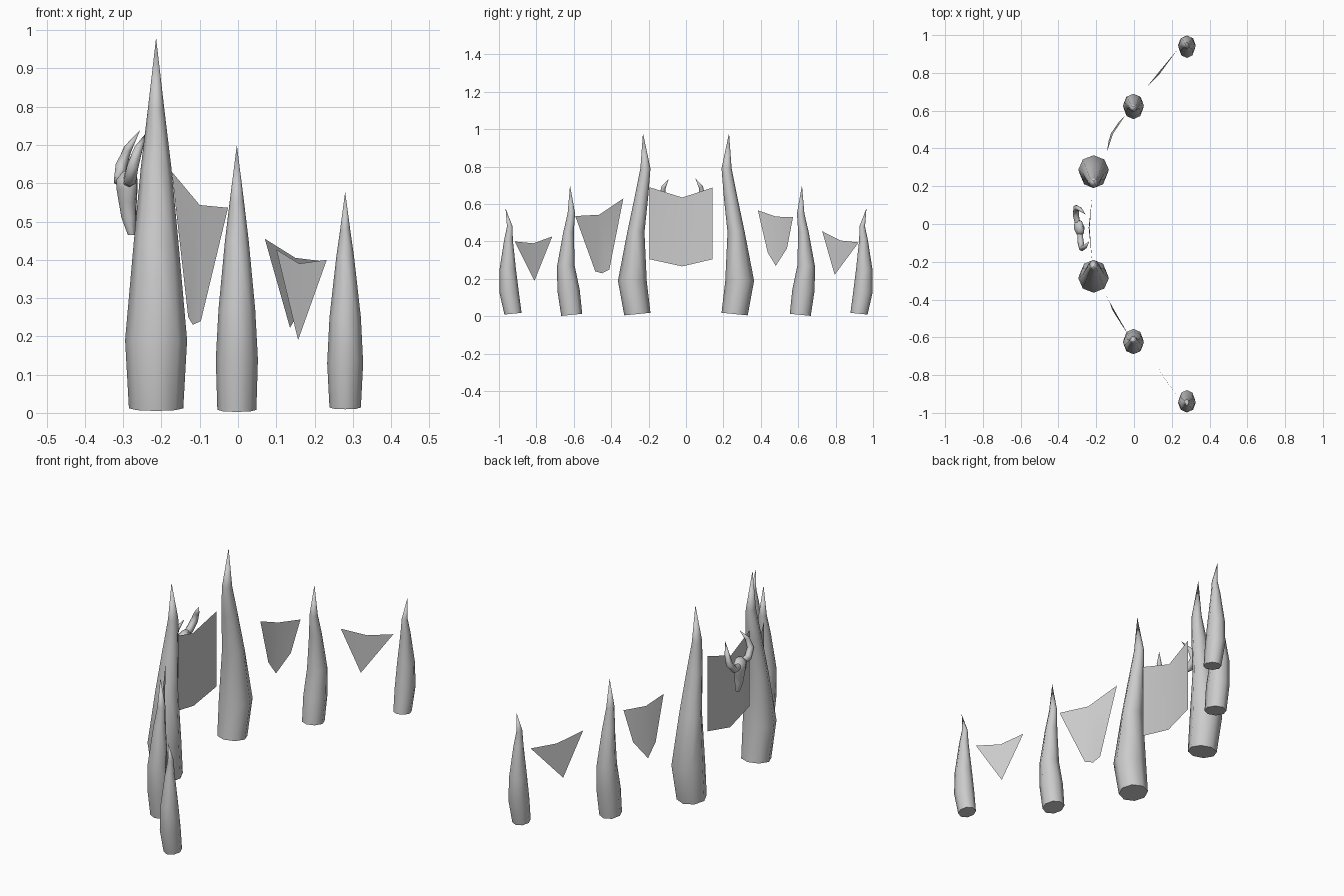
import bpy, bmesh, math
from mathutils import Vector

cube = bpy.data.objects.get("Cube")
if cube:
    bpy.data.objects.remove(cube, do_unlink=True)

grey = bpy.data.materials.new("light grey")
grey.use_nodes = True
COLOUR = (0.6, 0.6, 0.6, 1)
grey.diffuse_color = COLOUR
grey.node_tree.nodes["Principled BSDF"].inputs["Base Color"].default_value = COLOUR


def finish(name, bm, smooth=True, solid=True):
    if solid:
        bmesh.ops.recalc_face_normals(bm, faces=bm.faces[:])
    mesh = bpy.data.meshes.new(name)
    bm.to_mesh(mesh)
    bm.free()
    mesh.materials.append(grey)
    obj = bpy.data.objects.new(name, mesh)
    bpy.context.collection.objects.link(obj)
    if smooth:
        bpy.ops.object.select_all(action='DESELECT')
        obj.select_set(True)
        bpy.context.view_layer.objects.active = obj
        bpy.ops.object.shade_smooth_by_angle(angle=math.radians(65))
    return obj


def skin(bm, rings, tip=None):
    """Join rings of points into a closed skin, ending in a tip or a flat cap."""
    loops = [[bm.verts.new(p) for p in ring] for ring in rings]
    n = len(loops[0])
    for a, b in zip(loops, loops[1:]):
        for i in range(n):
            j = (i + 1) % n
            bm.faces.new((a[i], a[j], b[j], b[i]))
    bm.faces.new(loops[0][::-1])
    if tip is None:
        bm.faces.new(loops[-1])
    else:
        top = bm.verts.new(tip)
        for i in range(n):
            bm.faces.new((loops[-1][i], loops[-1][(i + 1) % n], top))


def ring(centre, u, v, sides):
    angles = [2 * math.pi * i / sides for i in range(sides)]
    return [centre + u * math.cos(a) + v * math.sin(a) for a in angles]


def tusk(name, x, side, sections, tip):
    """Sections are (z, y centre, y radius, x radius)."""
    rings = []
    for k, (z, y, ry, rx) in enumerate(sections):
        slope = -0.1 * ry if k == 0 else 0
        rings.append(ring(Vector((x, side * y, z)), Vector((rx, 0, 0)),
                          Vector((0, side * ry, slope)), 8))
    bm = bmesh.new()
    skin(bm, rings, (x, side * tip[0], tip[1]))
    finish(name, bm)


def horn(name, points, radii):
    pts = [Vector(p) for p in points]
    rings = []
    for k, r in enumerate(radii):
        t = (pts[k + 1] - pts[max(k - 1, 0)]).normalized()
        u = t.cross(Vector((1, 0, 0))).normalized()
        rings.append(ring(pts[k], u * r, t.cross(u) * r, 6))
    bm = bmesh.new()
    skin(bm, rings, pts[-1])
    finish(name, bm)


def cloth(name, top, bottom):
    """Thin hide: a fan of triangles below the sagging top edge."""
    bm = bmesh.new()
    hang = [bm.verts.new(p) for p in bottom]
    left, mid, right = [bm.verts.new(p) for p in top]
    rim = [left] + hang + [right]
    for a, b in zip(rim, rim[1:]):
        bm.faces.new((mid, a, b))
    finish(name, bm, solid=False)


# Three sizes of curved tusk, mirrored across the row
BIG = [(0.012, 0.26, 0.07, 0.071), (0.19, 0.287, 0.077, 0.081),
       (0.45, 0.268, 0.046, 0.058), (0.64, 0.238, 0.036, 0.04),
       (0.79, 0.217, 0.027, 0.022)]
MEDIUM = [(0.008, 0.611, 0.056, 0.051), (0.14, 0.628, 0.06, 0.055),
          (0.27, 0.642, 0.047, 0.048), (0.45, 0.628, 0.028, 0.031),
          (0.55, 0.613, 0.02, 0.019)]
SMALL = [(0.014, 0.925, 0.046, 0.041), (0.13, 0.946, 0.052, 0.047),
         (0.25, 0.953, 0.044, 0.041), (0.41, 0.949, 0.023, 0.023),
         (0.48, 0.942, 0.015, 0.013)]
for label, side in (("left", 1), ("right", -1)):
    tusk(label + "_big_tusk", -0.214, side, BIG, (0.23, 0.98))
    tusk(label + "_medium_tusk", -0.003, side, MEDIUM, (0.62, 0.70))
    tusk(label + "_small_tusk", 0.28, side, SMALL, (0.965, 0.578))

# Hides hung between the tusks
cloth("centre_hide",
      [(-0.222, -0.195, 0.69), (-0.24, -0.02, 0.635), (-0.222, 0.142, 0.688)],
      [(-0.222, -0.195, 0.305), (-0.235, -0.02, 0.267), (-0.222, 0.142, 0.305)])
cloth("right_inner_hide",
      [(-0.173, -0.335, 0.63), (-0.1, -0.464, 0.543), (-0.026, -0.592, 0.536)],
      [(-0.13, -0.41, 0.25), (-0.118, -0.448, 0.23), (-0.097, -0.485, 0.24)])
cloth("left_inner_hide",
      [(-0.143, 0.384, 0.567), (-0.11, 0.48, 0.533), (-0.048, 0.572, 0.53)],
      [(-0.135, 0.437, 0.34), (-0.122, 0.48, 0.27), (-0.08, 0.54, 0.363)])
cloth("right_outer_hide",
      [(0.1, -0.715, 0.427), (0.16, -0.816, 0.39), (0.232, -0.915, 0.4)],
      [(0.157, -0.81, 0.19)])
cloth("left_outer_hide",
      [(0.07, 0.728, 0.455), (0.15, 0.827, 0.405), (0.23, 0.923, 0.395)],
      [(0.136, 0.795, 0.222)])

# Horned skull on the back of the centre hide, turned slightly
across = Vector((-0.2, 1, 0)).normalized()
depth = Vector((1, 0.2, 0)).normalized()
SKULL = [(0.465, -0.278, 0.012, 0.01), (0.51, -0.285, 0.024, 0.02),
         (0.55, -0.288, 0.026, 0.024), (0.585, -0.29, 0.046, 0.028),
         (0.61, -0.29, 0.045, 0.028), (0.632, -0.285, 0.024, 0.015)]
bm = bmesh.new()
skin(bm, [ring(Vector((x, -0.02, z)), across * w, depth * d, 8)
          for z, x, w, d in SKULL])
finish("skull", bm)

RADII = (0.016, 0.018, 0.017, 0.012)
horn("left_horn", [(-0.3, 0.01, 0.605), (-0.308, 0.05, 0.608), (-0.305, 0.086, 0.645),
                   (-0.288, 0.08, 0.69), (-0.256, 0.05, 0.738)], RADII)
horn("right_horn", [(-0.285, -0.05, 0.605), (-0.283, -0.095, 0.608), (-0.275, -0.128, 0.645),
                    (-0.26, -0.12, 0.69), (-0.237, -0.092, 0.735)], RADII)
